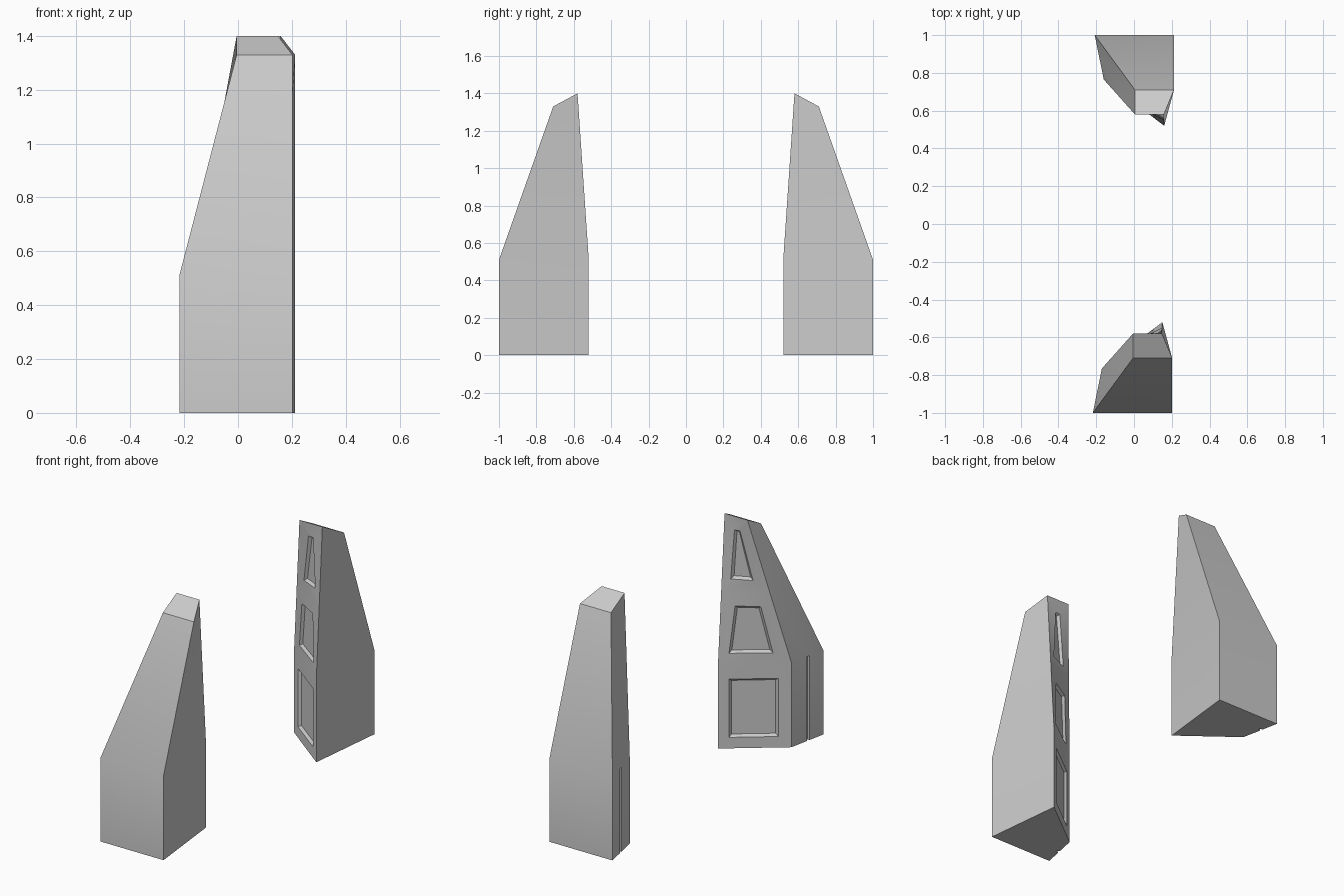
import bpy, bmesh
from mathutils import Vector

if "Cube" in bpy.data.objects:
    bpy.data.objects.remove(bpy.data.objects["Cube"])

DEPTH = 0.014    # panel recess
SHOULDER = 0.51  # height where the taper starts


def bilerp(q, u, v):
    """Point on a quad given as (bottom D, bottom E, top E, top D)."""
    return q[0].lerp(q[1], u).lerp(q[3].lerp(q[2], u), v)


def build_pylon(name, side, shift):
    bm = bmesh.new()

    def face(*pts):
        bm.faces.new([bm.verts.new(p) for p in pts])

    def ring(outer, inner):
        for i in range(4):
            j = (i + 1) % 4
            face(outer[i], outer[j], inner[j], inner[i])

    def panel(quad, uvs):
        """Wall section with a recessed, chamfered panel."""
        rim = [bilerp(quad, u, v) for u, v in uvs]
        centre = sum(rim, Vector()) / 4
        normal = (quad[2] - quad[0]).cross(quad[3] - quad[1]).normalized()
        if normal.y < 0:
            normal.negate()
        floor = []
        for i, p in enumerate(rim):
            a = (rim[i - 1] - p).normalized()
            b = (rim[(i + 1) % 4] - p).normalized()
            step = min(0.014 / max(a.cross(b).length, 0.4),
                       0.35 * min((rim[i - 1] - p).length, (rim[(i + 1) % 4] - p).length))
            floor.append(p + (a + b) * step - normal * DEPTH)
        ring(quad, rim)
        ring(rim, floor)
        face(*floor)

    # Footprint corners and the same corners at the shoulder
    up = Vector((0, 0, SHOULDER))
    A, B, D, E = [Vector((x, y, 0)) for x, y in
                  ((-0.213, -1), (0.207, -1), (0.155, -0.52), (-0.165, -0.765))]
    A1, B1, D1, E1 = [p + up for p in (A, B, D, E)]
    # Sloping cap corners
    H, C = Vector((0, -0.71, 1.33)), Vector((0.207, -0.71, 1.33))
    F, G = Vector((0, -0.58, 1.4)), Vector((0.153, -0.58, 1.4))
    ML, MR = E1.lerp(F, 0.475), D1.lerp(G, 0.475)

    # Narrow vertical slot in the outer side
    g1, g2 = A.lerp(E, 0.44), A.lerp(E, 0.51)
    inward = Vector((0.235, -0.048, 0)).normalized() * 0.015
    n1, n2 = g1 + inward, g2 + inward
    side_line = [A, g1, n1, n2, g2, E]
    for p, q in zip(side_line, side_line[1:]):
        face(p, q, q + up, p + up)
    face(g1 + up, n1 + up, n2 + up, g2 + up)

    # Plain outer faces, base and cap
    face(A, B, B1, A1)
    face(A1, B1, C, H)
    face(B, D, D1, B1)
    face(B1, D1, MR, G, C)
    face(A1, g1 + up, g2 + up, E1, ML, F, H)
    face(F, G, C, H)
    face(*side_line, D, B)

    # Inner wall with three panels
    panel([D, E, E1, D1], [(.15, .13), (.82, .13), (.82, .82), (.15, .82)])
    panel([D1, E1, ML, MR], [(.15, .15), (.78, .15), (.75, .82), (.27, .82)])
    panel([MR, ML, F, G], [(.2, .18), (.7, .18), (.58, .82), (.38, .82)])

    bmesh.ops.remove_doubles(bm, verts=bm.verts, dist=0.0005)
    for v in bm.verts:
        v.co.x += shift
        v.co.y *= side
    bmesh.ops.recalc_face_normals(bm, faces=bm.faces)
    mesh = bpy.data.meshes.new(name)
    bm.to_mesh(mesh)
    bm.free()
    obj = bpy.data.objects.new(name, mesh)
    bpy.context.collection.objects.link(obj)
    bpy.ops.object.select_all(action='DESELECT')
    obj.select_set(True)
    bpy.context.view_layer.objects.active = obj
    bpy.ops.object.shade_smooth_by_angle(angle=0.5)


# Mirrored pair of pylons
build_pylon("front_pylon", 1, -0.005)
build_pylon("back_pylon", -1, 0.005)
